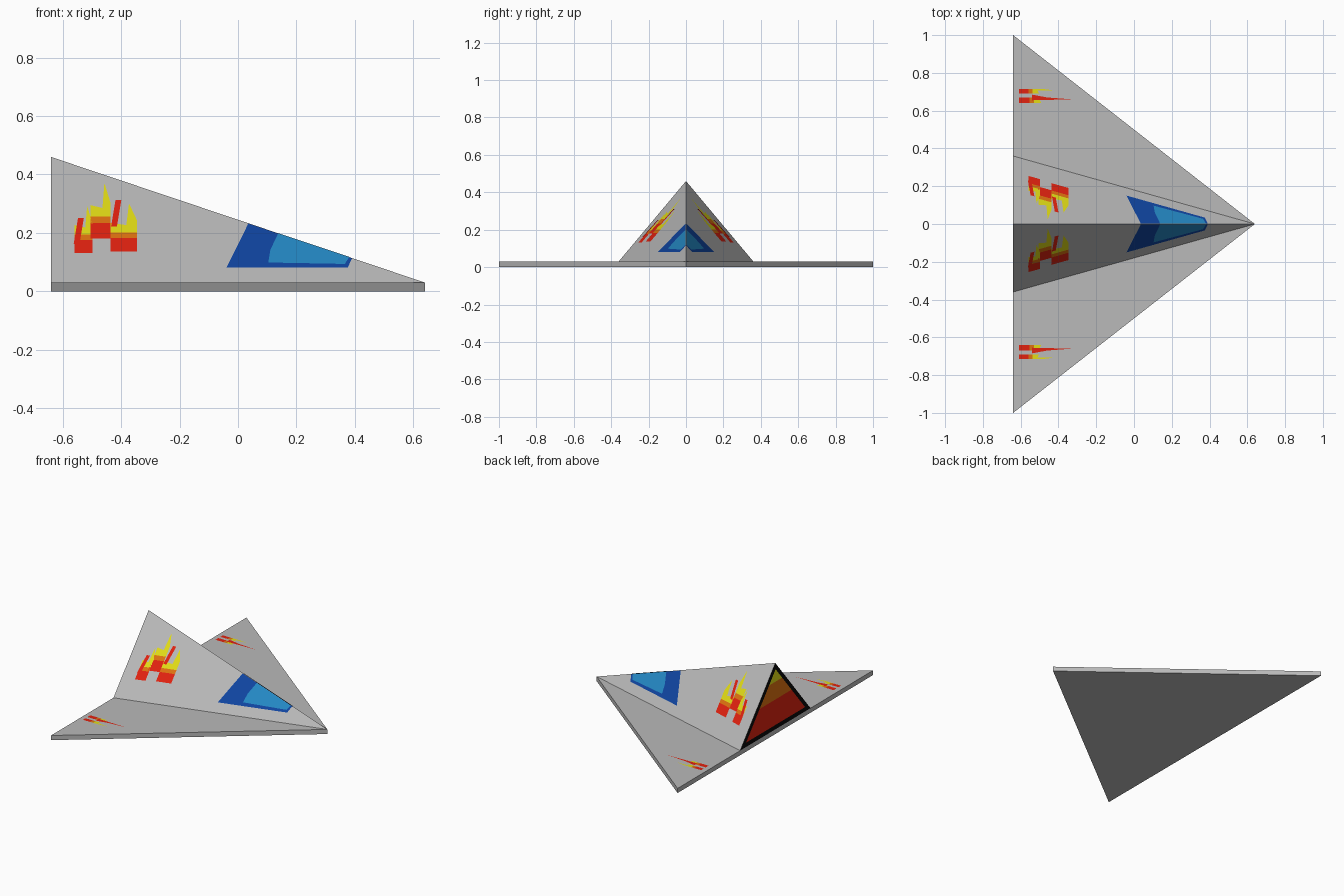
import bpy
import bmesh
from mathutils import Vector

if "Cube" in bpy.data.objects:
    bpy.data.objects.remove(bpy.data.objects["Cube"])


def material(name, *rgb):
    m = bpy.data.materials.new(name)
    m.diffuse_color = (*rgb, 1)
    m.use_nodes = True
    m.node_tree.nodes["Principled BSDF"].inputs["Base Color"].default_value = m.diffuse_color
    return m


GREY = material("hull grey", 0.49, 0.49, 0.49)
BLACK = material("black", 0.003, 0.003, 0.003)
RED = material("flame red", 0.76, 0.016, 0.005)
ORANGE = material("flame orange", 0.74, 0.17, 0.005)
YELLOW = material("flame yellow", 0.76, 0.72, 0.008)
NAVY = material("canopy dark blue", 0.005, 0.06, 0.36)
SKY = material("canopy light blue", 0.018, 0.25, 0.56)

L, SPAN, DECK, PEAK, HALF = 0.64, 1.0, 0.03, 0.46, 0.36
SLOPE = HALF / (PEAK - DECK)


def finish(name, bm, *mats):
    mesh = bpy.data.meshes.new(name)
    bm.to_mesh(mesh)
    bm.free()
    for m in mats:
        mesh.materials.append(m)
    ob = bpy.data.objects.new(name, mesh)
    bpy.context.collection.objects.link(ob)


def hull(name, points, *mats):
    bm = bmesh.new()
    for p in points:
        bm.verts.new(p)
    bmesh.ops.convex_hull(bm, input=bm.verts)
    bmesh.ops.recalc_face_normals(bm, faces=bm.faces)
    if len(mats) > 1:  # second colour goes on the rear face
        for f in bm.faces:
            f.material_index = int(f.normal.x < -0.9)
    finish(name, bm, *mats)


def plate(name, points, mat, outward):
    """One thin painted face, turned to look along 'outward'."""
    bm = bmesh.new()
    f = bm.faces.new([bm.verts.new(p) for p in points])
    f.normal_update()
    if f.normal.dot(Vector(outward)) < 0:
        f.normal_flip()
    finish(name, bm, mat)


# Delta wing slab and ridged fuselage with a black rear face
hull("delta_wing", [(x, y, z) for z in (0, DECK) for x, y in ((-L, -SPAN), (L, 0), (-L, SPAN))], GREY)
hull("fuselage", [(L, 0, DECK), (-L, -HALF, DECK), (-L, HALF, DECK), (-L, 0, PEAK)], GREY, BLACK)

# Engine glow: bands of a smaller triangle on the rear face
levels = (0.06, 0.225, 0.34, 0.419)
for lo, hi, mat in zip(levels, levels[1:], (RED, ORANGE, YELLOW)):
    a, b = (SLOPE * (0.42 - z) for z in (lo, hi))
    plate("engine_glow", [(-L - 0.002, y, z) for y, z in ((-a, lo), (a, lo), (b, hi), (-b, hi))],
          mat, (-1, 0, 0))


def on_side(x, z, s, lift):
    """Point on the sloping fuselage side, seen from the front at x, z."""
    y = HALF * (L - x) / (2 * L) - (z - DECK) * SLOPE
    n = Vector((HALF / (2 * L), 1, SLOPE)).normalized()
    p = Vector((x, max(y, 0), z)) + n * lift
    return (p.x, s * p.y, p.z)


def on_wing(y, x, s, lift):
    return (x, s * y, DECK + lift)


def tongue(name, place, s, u0, u1, v0, v1):
    """Flame lobe: red foot, orange band, two-pronged yellow tip."""
    w, h = u1 - u0, v1 - v0
    a, b = v0 + 0.28 * h, v0 + 0.40 * h
    shapes = ((RED, [(u0, v0), (u1, v0), (u1, a), (u0, a)]),
              (ORANGE, [(u0, a), (u1, a), (u1, b), (u0, b)]),
              (YELLOW, [(u0, b), (u1, b), (u1, b + 0.25 * h), (u0 + 0.7 * w, v1),
                        (u0 + 0.6 * w, b + 0.15 * h), (u0, b + 0.2 * h)]))
    for mat, pts in shapes:
        plate(name, [place(u, v, s, 0.0015) for u, v in pts], mat, (0, s * 0.1, 1))


for s in (-1, 1):
    # Canopy
    for name, mat, lift, pts in (
            ("canopy_frame", NAVY, 0.0015, [(-.04, .08), (.035, .231), (.39, .113), (.375, .08)]),
            ("canopy_glass", SKY, 0.003, [(.103, .097), (.11, .14), (.137, .197), (.38, .116), (.365, .092)])):
        plate(name, [on_side(x, z, s, lift) for x, z in pts], mat, (0, s, 1))

    # Flames on the fuselage side: three lobes and two red licks
    tongue("side_flame", on_side, s, -.56, -.498, .13, .29)
    tongue("side_flame", on_side, s, -.505, -.437, .18, .37)
    tongue("side_flame", on_side, s, -.437, -.346, .135, .30)
    for x, z, top in ((-.563, .16, .25), (-.435, .22, .31)):
        plate("side_flame_lick", [on_side(x + dx, h, s, 0.003) for dx, h in
                                  ((0, z), (.02, z), (.035, top), (.015, top))], RED, (0, s, 1))

    # Small flames lying on the wing
    tongue("wing_flame", on_wing, s, .69, .716, -.61, -.43)
    tongue("wing_flame", on_wing, s, .64, .67, -.61, -.41)
    plate("wing_flame_lick", [on_wing(y, x, s, 0.003) for y, x in
                              ((.655, -.54), (.685, -.54), (.67, -.46), (.66, -.33))], RED, (0, 0, 1))
